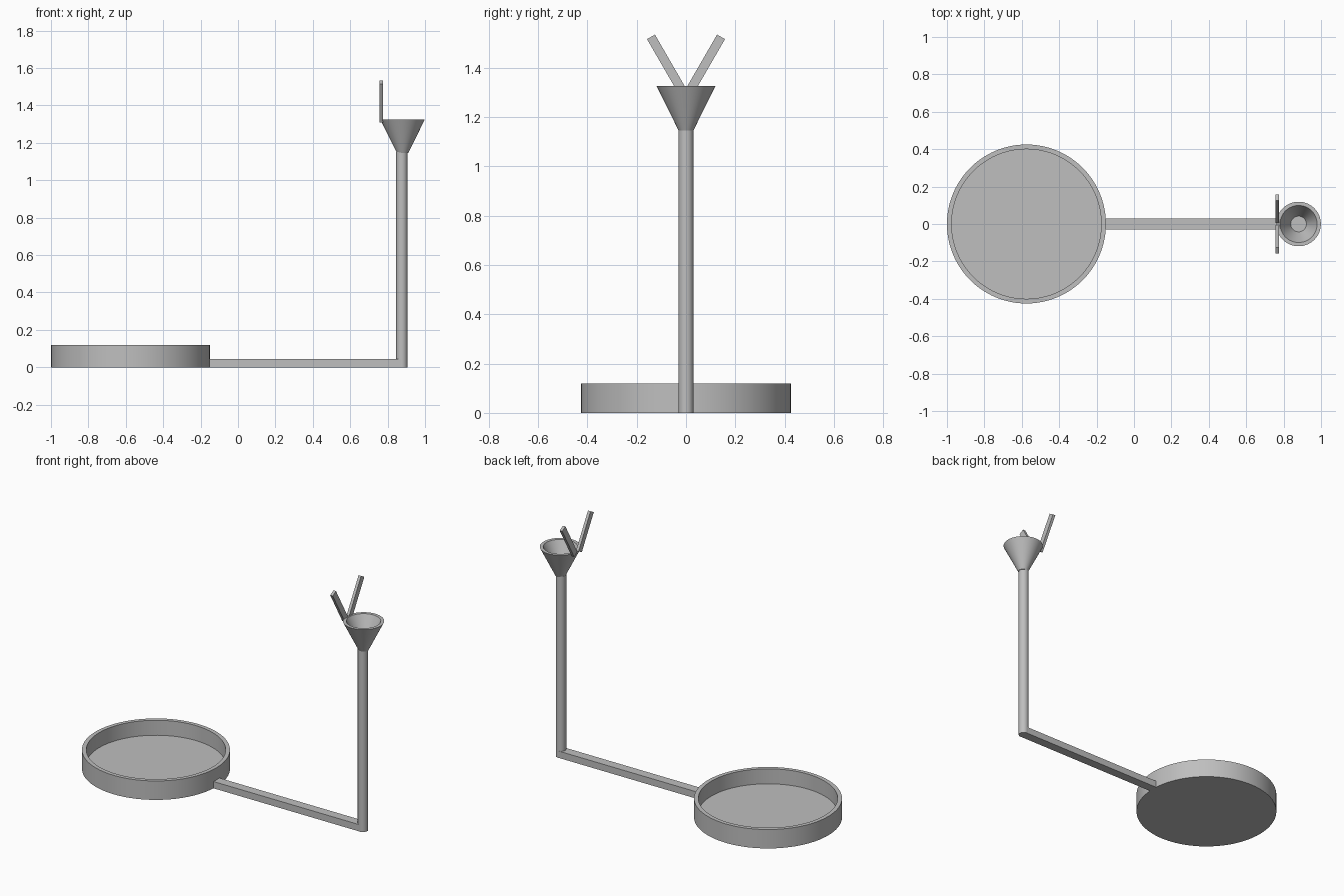
import bpy
import math

if "Cube" in bpy.data.objects:
    bpy.data.objects.remove(bpy.data.objects["Cube"], do_unlink=True)

GREY = (0.52, 0.52, 0.52, 1.0)
mat = bpy.data.materials.new("plain grey")
mat.use_nodes = True
mat.diffuse_color = GREY
mat.node_tree.nodes["Principled BSDF"].inputs["Base Color"].default_value = GREY


def finish(obj, name):
    obj.name = name
    obj.data.materials.append(mat)
    return obj


def lathe(name, profile, x, sides=64):
    """Spin an (r, z) profile about a vertical axis, capping both ends."""
    verts = [(r * math.cos(2 * math.pi * i / sides), r * math.sin(2 * math.pi * i / sides), z)
             for r, z in profile for i in range(sides)]
    faces = [(k * sides + i, k * sides + (i + 1) % sides,
              (k + 1) * sides + (i + 1) % sides, (k + 1) * sides + i)
             for k in range(len(profile) - 1) for i in range(sides)]
    faces.append(tuple(reversed(range(sides))))
    last = (len(profile) - 1) * sides
    faces.append(tuple(range(last, last + sides)))
    mesh = bpy.data.meshes.new(name)
    mesh.from_pydata(verts, [], faces)
    obj = bpy.data.objects.new(name, mesh)
    bpy.context.collection.objects.link(obj)
    obj.location.x = x
    bpy.ops.object.select_all(action="DESELECT")
    obj.select_set(True)
    bpy.context.view_layer.objects.active = obj
    bpy.ops.object.shade_smooth_by_angle(angle=math.radians(30))
    return finish(obj, name)


def box(name, size, location, tilt=0.0):
    bpy.ops.mesh.primitive_cube_add(size=1, location=location, rotation=(tilt, 0, 0))
    obj = bpy.context.object
    obj.scale = size
    return finish(obj, name)


# Shallow round dish with a raised rim
lathe("dish", [(0.425, 0), (0.425, 0.12), (0.4, 0.12), (0.4, 0.025)], -0.575, 96)

# Flat arm from the dish to the post
arm_start, arm_end = -0.16, 0.876
box("arm", (arm_end - arm_start, 0.059, 0.043), ((arm_start + arm_end) / 2, 0, 0.0215))

# Round upright post
lathe("post", [(0.03, 0), (0.03, 1.15)], 0.876, 32)

# Hollow funnel on top of the post
lathe("funnel", [(0.03, 1.145), (0.119, 1.325), (0.099, 1.325), (0.042, 1.21)], 0.88)

# Pair of flat prongs spreading from the funnel rim
LENGTH, SPREAD = 0.24, math.radians(30)
for side, label in ((-1, "front"), (1, "back")):
    y = side * (0.022 + LENGTH / 2 * math.sin(SPREAD))
    z = 1.317 + LENGTH / 2 * math.cos(SPREAD)
    box(label + "_prong", (0.018, 0.037, LENGTH), (0.766, y, z), -side * SPREAD)
